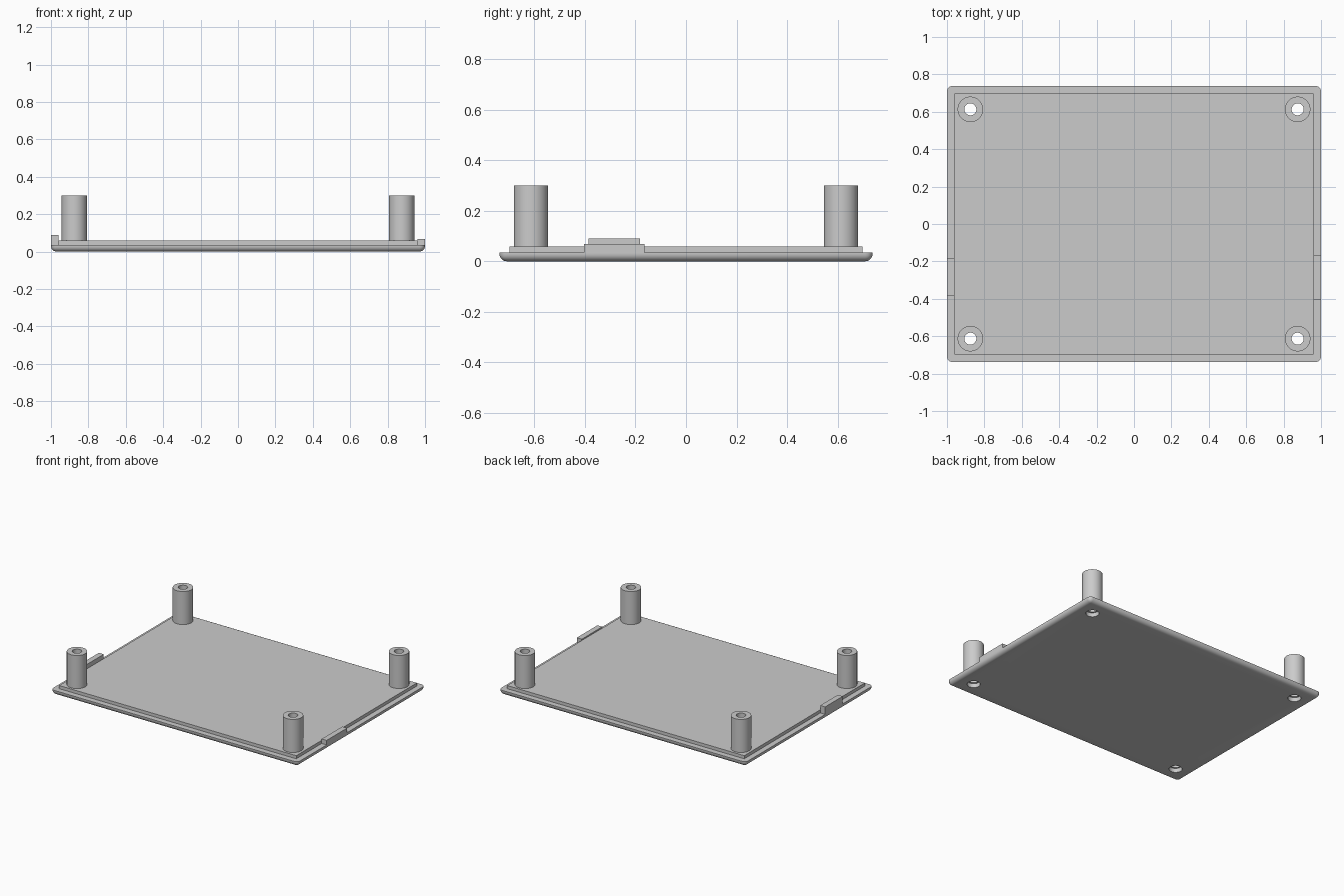
import bpy
import bmesh
import math

old = bpy.data.objects.get("Cube")
if old:
    bpy.data.objects.remove(old, do_unlink=True)

# One plain grey
grey = bpy.data.materials.new("plain_grey")
grey.use_nodes = True
GREY = (0.6, 0.6, 0.6, 1)
grey.diffuse_color = GREY
grey.node_tree.nodes["Principled BSDF"].inputs["Base Color"].default_value = GREY

SIDES = 48
RIM_Z, DECK_Z, POST_Z = 0.035, 0.058, 0.3
POST_R, HOLE_R, SINK_R, SINK_DEPTH = 0.068, 0.032, 0.044, 0.03
POST_SPOTS = [("front_right", -0.875, -0.613), ("front_left", 0.875, -0.613),
              ("back_right", -0.875, 0.613), ("back_left", 0.875, 0.613)]


def finish(name, bm):
    bmesh.ops.recalc_face_normals(bm, faces=bm.faces)
    mesh = bpy.data.meshes.new(name)
    bm.to_mesh(mesh)
    bm.free()
    mesh.materials.append(grey)
    obj = bpy.data.objects.new(name, mesh)
    bpy.context.collection.objects.link(obj)
    return obj


def box(name, x0, x1, y0, y1, z0, z1, round_bottom=0):
    bm = bmesh.new()
    bmesh.ops.create_cube(bm, size=1)
    for v in bm.verts:
        v.co.x = x1 if v.co.x > 0 else x0
        v.co.y = y1 if v.co.y > 0 else y0
        v.co.z = z1 if v.co.z > 0 else z0
    if round_bottom:
        edges = [e for e in bm.edges if min(v.co.z for v in e.verts) < z1]
        bmesh.ops.bevel(bm, geom=edges, offset=round_bottom, segments=6,
                        profile=0.5, affect='EDGES')
    return finish(name, bm)


def lathe(name, profile, x, y):
    """Spin a closed (radius, height) profile about a vertical axis."""
    bm = bmesh.new()
    rings = []
    for i in range(SIDES):
        a = 2 * math.pi * i / SIDES
        rings.append([bm.verts.new((x + r * math.cos(a), y + r * math.sin(a), z))
                      for r, z in profile])
    n = len(profile)
    for i, ring in enumerate(rings):
        nxt = rings[(i + 1) % SIDES]
        for j in range(n):
            k = (j + 1) % n
            bm.faces.new((ring[j], nxt[j], nxt[k], ring[k]))
    return finish(name, bm)


def cylinder(name, r, z0, z1, x, y):
    bm = bmesh.new()
    bmesh.ops.create_cone(bm, cap_ends=True, segments=SIDES, radius1=r,
                          radius2=r, depth=z1 - z0)
    bmesh.ops.translate(bm, verts=bm.verts, vec=(x, y, (z0 + z1) / 2))
    return finish(name, bm)


def combine(target, tool, operation):
    mod = target.modifiers.new(operation.lower(), 'BOOLEAN')
    mod.operation, mod.solver, mod.object = operation, 'EXACT', tool
    bpy.context.view_layer.objects.active = target
    bpy.ops.object.modifier_apply(modifier=mod.name)
    bpy.data.objects.remove(tool, do_unlink=True)


def smooth(obj):
    bpy.ops.object.select_all(action='DESELECT')
    obj.select_set(True)
    bpy.context.view_layer.objects.active = obj
    bpy.ops.object.shade_smooth_by_angle(angle=math.radians(35))


# Base plate with rounded underside and a raised deck
plate = box("base_plate", -1, 1, -0.738, 0.738, 0, RIM_Z, round_bottom=0.03)
deck = box("raised_deck", -0.96, 0.96, -0.697, 0.697, 0.02, DECK_Z)
combine(plate, deck, 'UNION')

# Screw holes, countersunk from below
for spot, x, y in POST_SPOTS:
    combine(plate, cylinder("screw_hole", HOLE_R, -0.1, 0.1, x, y), 'DIFFERENCE')
    combine(plate, cylinder("screw_sink", SINK_R, -0.1, SINK_DEPTH, x, y), 'DIFFERENCE')
smooth(plate)

# Hollow corner posts
for spot, x, y in POST_SPOTS:
    wall = [(POST_R, DECK_Z), (POST_R, POST_Z), (HOLE_R, POST_Z), (HOLE_R, DECK_Z)]
    smooth(lathe(spot + "_post", wall, x, y))

# Edge tabs on the rim, one per side
box("right_tab", -1, -0.96, -0.385, -0.182, RIM_Z, 0.09)
box("left_tab", 0.96, 1, -0.403, -0.165, RIM_Z, 0.068)
